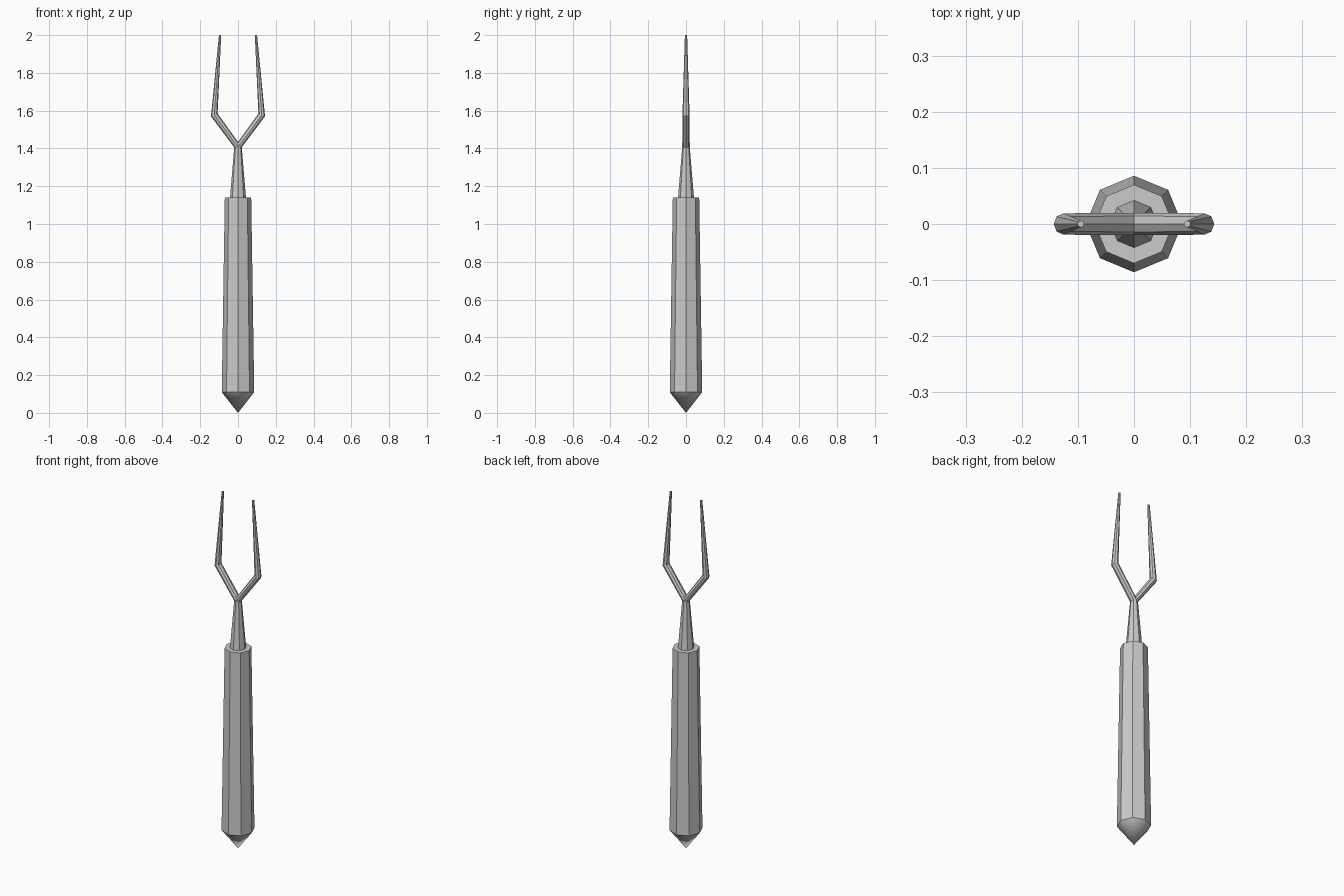
import bpy
import bmesh
from math import cos, sin, tau
from mathutils import Vector

if "Cube" in bpy.data.objects:
    bpy.data.objects.remove(bpy.data.objects["Cube"])

SIDES = 8


def ring(centre, u, v):
    """Octagonal ring spanned by two half-axis vectors."""
    c, u, v = Vector(centre), Vector(u), Vector(v)
    return [c + u * cos(tau * i / SIDES) + v * sin(tau * i / SIDES) for i in range(SIDES)]


def flat_ring(r, z):
    return ring((0, 0, z), (r, 0, 0), (0, r, 0))


def loft(name, rings, apex=None, cap_start=True):
    """Skin rings in order; optionally close the start to a smooth point."""
    bm = bmesh.new()
    loops = [[bm.verts.new(p) for p in r] for r in rings]
    for a, b in zip(loops, loops[1:]):
        for i in range(SIDES):
            j = (i + 1) % SIDES
            bm.faces.new((a[i], a[j], b[j], b[i]))
    if apex:
        tip = bm.verts.new(apex)
        for i in range(SIDES):
            f = bm.faces.new((tip, loops[0][(i + 1) % SIDES], loops[0][i]))
            f.smooth = True
        for v in loops[0]:
            for e in v.link_edges:
                if e.other_vert(v) in loops[0]:
                    e.smooth = False
    elif cap_start:
        bm.faces.new(loops[0])
    bm.faces.new(loops[-1])
    bmesh.ops.recalc_face_normals(bm, faces=bm.faces)
    mesh = bpy.data.meshes.new(name)
    bm.to_mesh(mesh)
    bm.free()
    obj = bpy.data.objects.new(name, mesh)
    bpy.context.collection.objects.link(obj)
    return obj


# Tapered octagonal grip with pointed butt
loft("handle", [flat_ring(0.086, 0.11), flat_ring(0.07, 1.14)], apex=(0, 0, 0))

# Narrow neck rising out of the grip
loft("neck", [flat_ring(0.043, 1.13), flat_ring(0.02, 1.405)])

# Bent, tapering prong, mitred on the centre plane and mirrored
prongs = loft("prongs", [
    ring((0, 0, 1.407), (0, 0, -0.028), (0, 0.02, 0)),
    ring((0.1255, 0, 1.5775), (0.0175, 0, -0.0075), (0, 0.019, 0)),
    ring((0.095, 0, 2.0), (0.006, 0, 0), (0, 0.006, 0)),
], cap_start=False)
mirror = prongs.modifiers.new("mirror", 'MIRROR')
mirror.use_axis = (True, False, False)
mirror.use_clip = True
